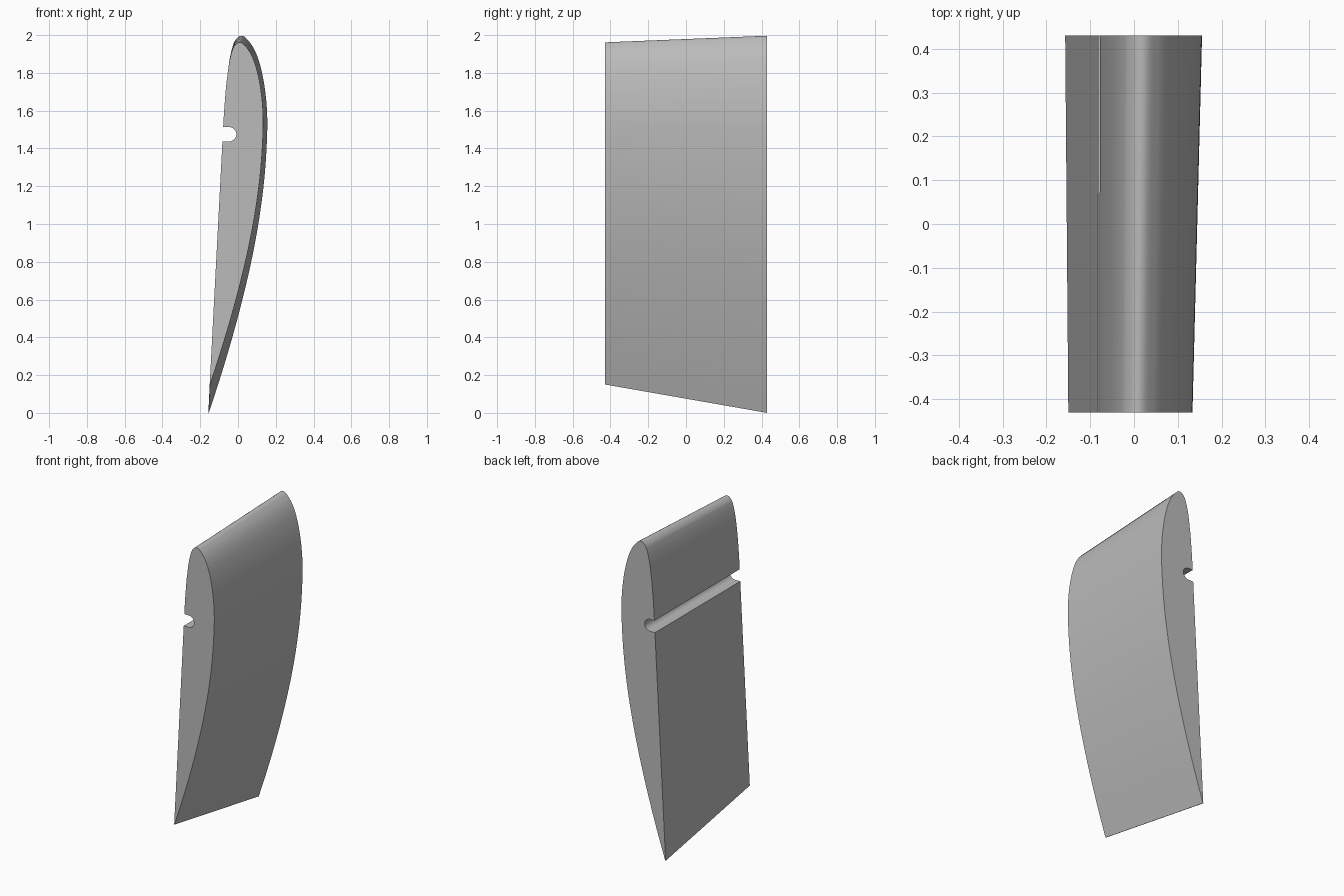
import bpy, bmesh, math
from mathutils import Vector
from mathutils.geometry import interpolate_bezier

if "Cube" in bpy.data.objects:
    bpy.data.objects.remove(bpy.data.objects["Cube"])

HALF_SPAN = 0.43
CHORD = 2.003
TILT = math.radians(3)

# Flat-bottomed aerofoil: (distance from nose, height) in percent of chord
UPPER = [(100, .12), (90, 2.8), (80, 5.22), (70, 7.35), (60, 9.15), (50, 10.52),
         (40, 11.4), (30, 11.7), (20, 11.36), (15, 10.68), (10, 9.6), (7.5, 8.85),
         (5, 7.9), (2.5, 6.5), (1.25, 5.45)]
NOSE = [(0, 3.5)]
LOWER = [(1.25, 1.93), (2.5, 1.47), (5, .93), (10, .42), (20, .03), (30, 0)]


def smooth_chain(points, steps=5):
    """Round off a chain of points, with tangents weighted by spacing."""
    pts = [Vector(p) for p in points]
    tangents = []
    for i, p in enumerate(pts):
        a, b = pts[max(i - 1, 0)], pts[min(i + 1, len(pts) - 1)]
        before, after = (p - a), (b - p)
        if before.length and after.length:
            t = (before.normalized() * after.length + after.normalized() * before.length)
        else:
            t = before + after
        tangents.append(t.normalized())
    out = []
    for i in range(len(pts) - 1):
        p, q = pts[i], pts[i + 1]
        reach = (q - p).length / 3
        seg = interpolate_bezier(p, p + tangents[i] * reach,
                                 q - tangents[i + 1] * reach, q, steps + 1)
        out += seg[:-1]
    return out + [pts[-1]]


def place(p):
    """Stand the aerofoil on its trailing edge, leaning by the tilt."""
    along, height = CHORD * (1 - p.x / 100), CHORD * p.y / 100
    return (-0.157 + along * math.sin(TILT) + height * math.cos(TILT),
            along * math.cos(TILT) - height * math.sin(TILT))


def prism(name, back, front, half_depth):
    """Solid between a front and a back outline, both lists of (x, z)."""
    bm = bmesh.new()
    rings = [[bm.verts.new((x, y, z)) for x, z in ring]
             for ring, y in ((front, -half_depth), (back, half_depth))]
    n = len(back)
    for i in range(n):
        j = (i + 1) % n
        bm.faces.new((rings[0][i], rings[0][j], rings[1][j], rings[1][i]))
    for ring in rings:
        bm.faces.new(ring)
    bmesh.ops.recalc_face_normals(bm, faces=bm.faces)
    mesh = bpy.data.meshes.new(name)
    bm.to_mesh(mesh)
    bm.free()
    obj = bpy.data.objects.new(name, mesh)
    bpy.context.collection.objects.link(obj)
    return obj


# Tapered wing section
root = [place(p) for p in smooth_chain(UPPER + NOSE + LOWER) + [Vector((100, 0))]]
TAPER, PIVOT_X, PIVOT_Z = 0.907, -0.08, 1.62
tip = [(PIVOT_X + (x - PIVOT_X) * TAPER, PIVOT_Z + (z - PIVOT_Z) * TAPER) for x, z in root]
wing = prism("wing_section", root, tip, HALF_SPAN)

# Round-bottomed spar slot along the flat side
SLOT_X, SLOT_Z, SLOT_R = -0.047, 1.475, 0.038
slot = [(-0.4, SLOT_Z - SLOT_R)]
for i in range(25):
    a = math.pi * (i / 24 - 0.5)
    slot.append((SLOT_X + SLOT_R * math.cos(a), SLOT_Z + SLOT_R * math.sin(a)))
slot.append((-0.4, SLOT_Z + SLOT_R))
cutter = prism("slot_cutter", slot, slot, HALF_SPAN + 0.1)
cutter.hide_render = True

cut = wing.modifiers.new("spar_slot", 'BOOLEAN')
cut.operation = 'DIFFERENCE'
cut.solver = 'EXACT'
cut.object = cutter
bpy.ops.object.select_all(action='DESELECT')
wing.select_set(True)
bpy.context.view_layer.objects.active = wing
bpy.ops.object.modifier_apply(modifier=cut.name)
bpy.data.objects.remove(cutter)

# Plain grey finish
grey = bpy.data.materials.new("plain_grey")
grey.use_nodes = True
colour = (0.5, 0.5, 0.5, 1)
grey.diffuse_color = colour
grey.node_tree.nodes["Principled BSDF"].inputs["Base Color"].default_value = colour
wing.data.materials.clear()
wing.data.materials.append(grey)
bpy.ops.object.shade_smooth_by_angle(angle=math.radians(30))
